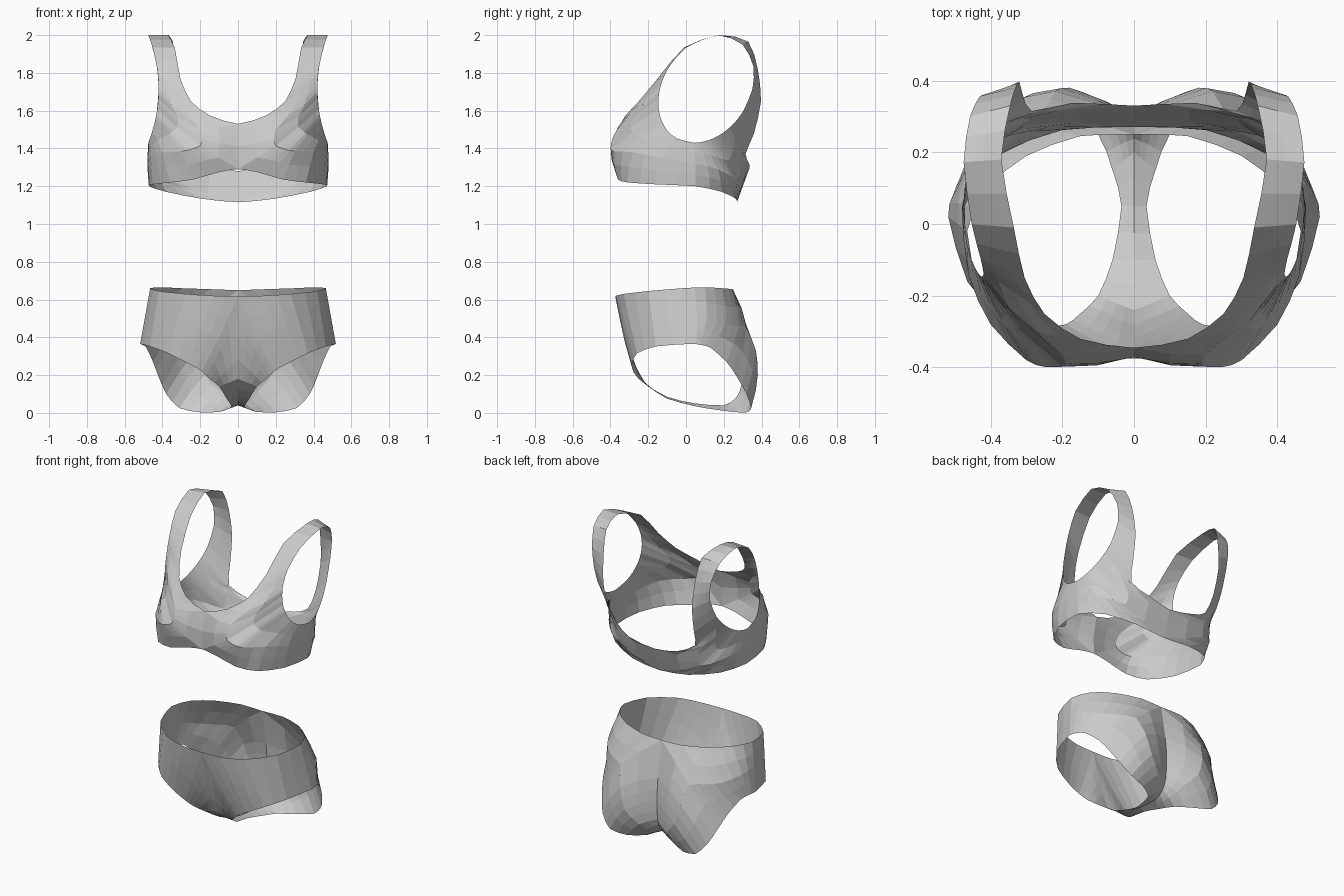
import bpy, bmesh
from math import sin, cos, radians
from mathutils import Vector as V


def flip(p):
    return V((-p.x, p.y, p.z))


def refine(ring):
    """Insert a smoothed midpoint between neighbours of a closed ring."""
    out, n = [], len(ring)
    for i in range(n):
        a, b, c, d = (ring[(i + k) % n] for k in (-1, 0, 1, 2))
        # where an edge meets the centre line it carries on into its mirror image
        if b.x and not c.x:
            d = flip(b)
        elif c.x and not b.x:
            a = flip(c)
        m = (b + c) * 0.545 - (a + d) * 0.045
        if b.x == c.x == 0:
            m = (b + c) / 2 if a.x or d.x else V((0, m.y, m.z))
        out += [b, m]
    return out


def across(o, m, i):
    """Five points on a gentle curve from border through shaping point to opening."""
    k = (m - o).length / ((m - o).length + (i - m).length)

    def curve(t):
        return (o * ((t - k) * (t - 1) / k) + m * (t * (t - 1) / (k * (k - 1)))
                + i * (t * (t - k) / (1 - k)))
    return [o, curve(k / 2).lerp((o + m) / 2, 0.4), m,
            curve((1 + k) / 2).lerp((m + i) / 2, 0.55), i]


def garment(name, columns):
    """Half garment as a band from its outer border to an opening, mirrored."""
    rings = [refine([V(c[k]) for c in columns]) for k in range(3)]
    bm = bmesh.new()
    cols = [[bm.verts.new(p) for p in across(*c)] for c in zip(*rings)]
    for a, b in zip(cols, cols[1:] + cols[:1]):
        for j in range(4):
            bm.faces.new((a[j], b[j], b[j + 1], a[j + 1]))
    bmesh.ops.recalc_face_normals(bm, faces=bm.faces)
    mesh = bpy.data.meshes.new(name)
    bm.to_mesh(mesh)
    bm.free()
    ob = bpy.data.objects.new(name, mesh)
    bpy.context.collection.objects.link(ob)
    mod = ob.modifiers.new("mirror", 'MIRROR')
    mod.use_clip = True
    mod.merge_threshold = 0.001


def armhole(deg):
    """Point on the slanted oval arm opening."""
    c, s = cos(radians(deg)), sin(radians(deg))
    return (0.42 + 0.055 * s * s, 0.107 + 0.245 * c + 0.065 * s, 1.715 + 0.285 * s)


def half(a, b):
    return tuple((V(a) + V(b)) / 2)


# Top: (armhole angle, outer border point, optional shaping point)
top = [
    (270, (.472, .05, 1.2), (.48, .05, 1.32)),
    (247, (.45, -.16, 1.21), (.462, -.14, 1.35)),
    (231, (.36, -.31, 1.22), (.40, -.28, 1.38)),        # cup
    (218, (.24, -.36, 1.235), (.30, -.38, 1.385)),
    (209, (.1, -.37, 1.275), (.25, -.398, 1.395)),
    (202, (0, -.37, 1.29), (.2, -.398, 1.415)),
    (196, (0, -.372, 1.41), (.19, -.39, 1.45)),
    (190, (0, -.345, 1.53), (.2, -.365, 1.50)),
    (183, (.15, -.32, 1.575), (.27, -.30, 1.58)),       # neckline
    (174, (.25, -.25, 1.65), None),
    (158, (.305, -.15, 1.77), None),                    # strap
    (130, (.335, -.01, 1.935), None),
    (90, (.37, .18, 2.0), None),
    (55, (.345, .33, 1.965), None),
    (25, (.33, .38, 1.82), None),
    (0, (.32, .397, 1.65), None),
    (-25, (.31, .36, 1.48), None),
    (-40, (.285, .315, 1.37), None),
    (-50, (.17, .338, 1.31), (.33, .29, 1.37)),         # back band
    (-56, (0, .33, 1.28), (.29, .295, 1.30)),
    (-62, (0, .27, 1.115), (.30, .277, 1.23)),
    (-70, (.2, .262, 1.135), (.37, .242, 1.25)),
    (-80, (.38, .19, 1.17), (.44, .17, 1.29)),
]
garment("bra_top", [(o, m or half(o, armhole(a)), armhole(a)) for a, o, m in top])

# Briefs: (outer border point, leg opening point, optional shaping point)
briefs = [
    ((.465, -.02, .66), (.518, .02, .365), None),
    ((.42, -.2, .645), (.465, -.16, .352), None),
    ((.28, -.33, .63), (.37, -.26, .315), None),
    ((.13, -.37, .62), (.26, -.285, .26), (.2, -.335, .45)),
    ((0, -.375, .62), (.19, -.28, .22), (.11, -.325, .38)),
    ((0, -.32, .4), (.15, -.25, .18), None),
    ((0, -.24, .18), (.1, -.2, .14), None),
    ((0, -.1, .085), (.06, -.1, .075), None),           # gusset
    ((0, .05, .05), (.035, .05, .035), None),
    ((0, .2, .04), (.06, .15, .018), None),
    ((0, .265, .08), (.1, .25, .005), (.05, .265, .04)),
    ((0, .295, .15), (.2, .32, .003), (.1, .345, .11)), # seat
    ((0, .3, .28), (.31, .345, .025), (.18, .38, .2)),
    ((0, .29, .42), (.38, .32, .1), (.22, .37, .33)),
    ((0, .25, .65), (.42, .27, .19), (.25, .32, .45)),
    ((.15, .245, .655), (.45, .215, .27), (.33, .28, .46)),
    ((.3, .19, .66), (.485, .13, .345), (.42, .21, .47)),
    ((.41, .1, .665), (.505, .08, .36), (.48, .11, .5)),
]
garment("briefs", [(o, m or half(o, l), l) for o, l, m in briefs])
